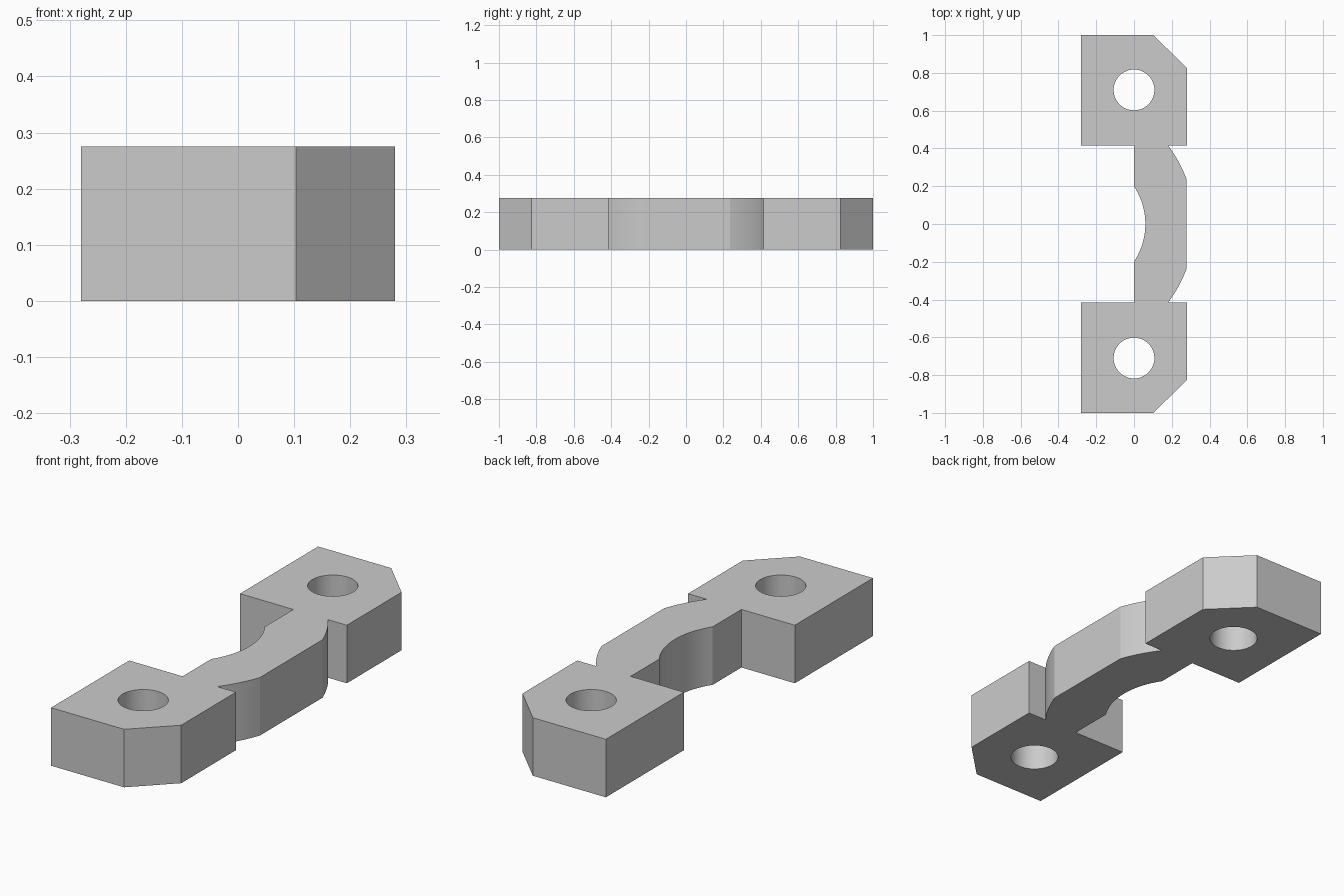
import bpy, bmesh, math

HEIGHT = 0.275
HALF_W = 0.28
TAB_Y = 0.415      # inner end of each mounting tab
HOLE_Y, HOLE_R = 0.71, 0.108

cube = bpy.data.objects.get("Cube")
if cube:
    bpy.data.objects.remove(cube, do_unlink=True)

grey = bpy.data.materials.new("plain grey")
grey.use_nodes = True
colour = (0.6, 0.6, 0.6, 1)
grey.diffuse_color = colour
grey.node_tree.nodes["Principled BSDF"].inputs["Base Color"].default_value = colour


def arc(cx, r, y0, y1, steps):
    """Points on a circle centred on (cx, 0), between two y values."""
    a0, a1 = math.asin(y0 / r), math.asin(y1 / r)
    angles = [a0 + (a1 - a0) * i / steps for i in range(steps + 1)]
    return [(cx + r * math.cos(a), r * math.sin(a)) for a in angles]


def prism(name, points, z0, z1):
    bm = bmesh.new()
    face = bm.faces.new([bm.verts.new((x, y, z0)) for x, y in points])
    top = bmesh.ops.extrude_face_region(bm, geom=[face])["geom"]
    bmesh.ops.translate(bm, vec=(0, 0, z1 - z0),
                        verts=[v for v in top if isinstance(v, bmesh.types.BMVert)])
    bmesh.ops.recalc_face_normals(bm, faces=bm.faces)
    mesh = bpy.data.meshes.new(name)
    bm.to_mesh(mesh)
    bm.free()
    mesh.materials.append(grey)
    obj = bpy.data.objects.new(name, mesh)
    bpy.context.collection.objects.link(obj)
    return obj


# Back half of the outline: inner waist, tab with chamfered corner, outer curve
half = arc(-0.303, 0.363, 0, 0.2, 10)
half += [(0, 0.2), (0, TAB_Y), (-HALF_W, TAB_Y), (-HALF_W, 1), (0.103, 1),
         (HALF_W, 0.825), (HALF_W, TAB_Y)]
half += arc(-0.37, 0.69, TAB_Y, 0.235, 10)
half = [p for i, p in enumerate(half) if i == 0 or math.dist(p, half[i - 1]) > 0.004]
outline = half + [(x, -y) for x, y in reversed(half[1:])]
bracket = prism("bracket", outline, 0, HEIGHT)

# Bolt holes, one through each tab
for side, label in ((1, "back"), (-1, "front")):
    ring = [(HOLE_R * math.cos(a), side * HOLE_Y + HOLE_R * math.sin(a))
            for a in (math.tau * i / 48 for i in range(48))]
    cutter = prism(label + "_hole_cutter", ring, -0.1, HEIGHT + 0.1)
    cut = bracket.modifiers.new(label + "_hole", 'BOOLEAN')
    cut.operation = 'DIFFERENCE'
    cut.solver = 'EXACT'
    cut.object = cutter
    bpy.ops.object.select_all(action='DESELECT')
    bracket.select_set(True)
    bpy.context.view_layer.objects.active = bracket
    bpy.ops.object.modifier_apply(modifier=cut.name)
    bpy.data.objects.remove(cutter, do_unlink=True)

# Smooth curved walls, crisp corners
bpy.ops.object.shade_smooth_by_angle(angle=math.radians(20))
